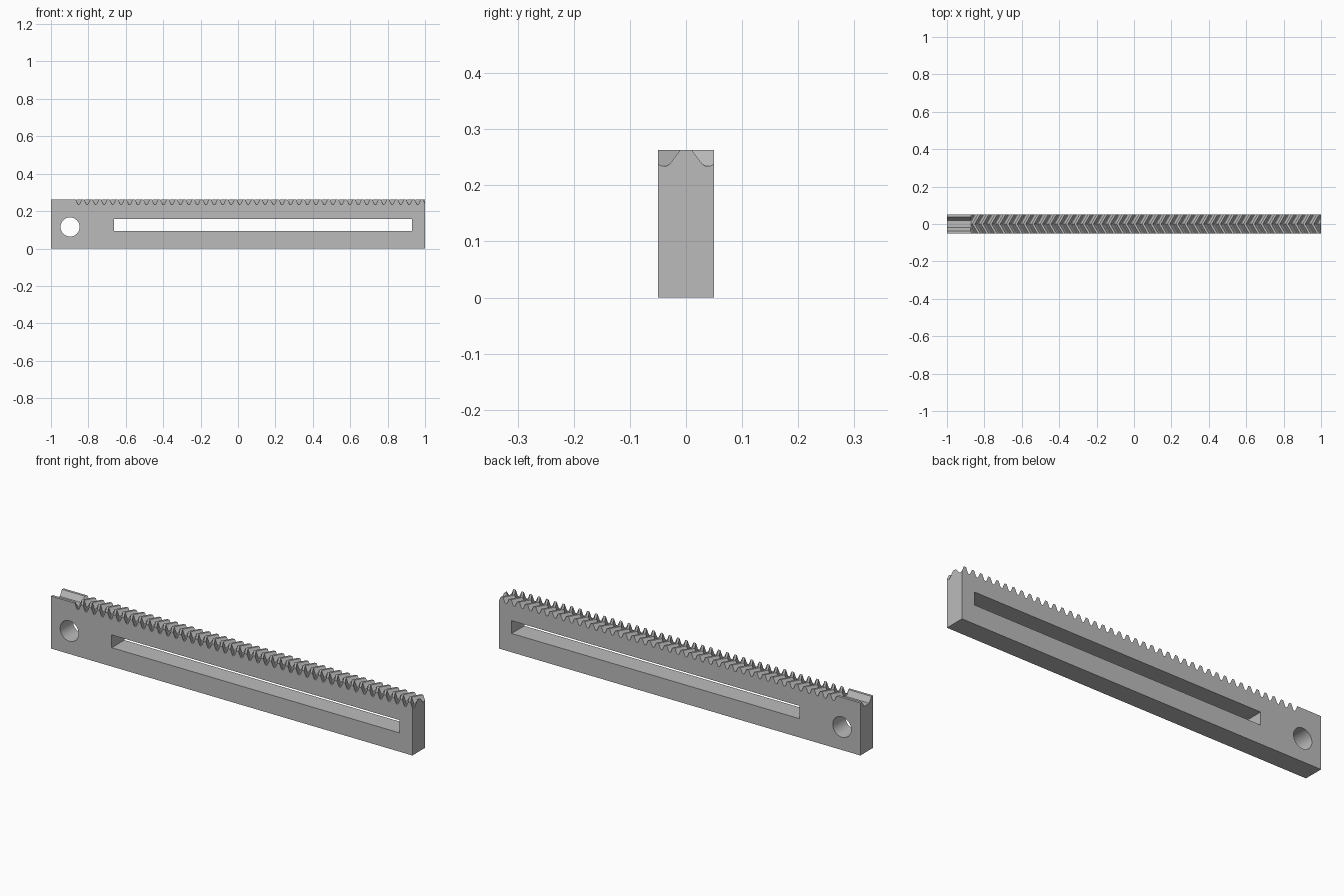
import bpy
import bmesh
from mathutils import Matrix

if "Cube" in bpy.data.objects:
    bpy.data.objects.remove(bpy.data.objects["Cube"])

HALF_THICK, TOP, ROOT = 0.05, 0.2625, 0.2344
PITCH, TIP, FLOOR, FILLET = 0.0453, 0.0061, 0.0047, 0.003
HELIX = 0.577
GAPS = 42

steel = bpy.data.materials.new("plain_grey")
steel.use_nodes = True
grey = (0.5, 0.5, 0.5, 1)
steel.diffuse_color = grey
steel.node_tree.nodes["Principled BSDF"].inputs["Base Color"].default_value = grey


def add_object(name, bm):
    bmesh.ops.recalc_face_normals(bm, faces=bm.faces)
    mesh = bpy.data.meshes.new(name)
    bm.to_mesh(mesh)
    bm.free()
    mesh.materials.append(steel)
    obj = bpy.data.objects.new(name, mesh)
    bpy.context.collection.objects.link(obj)
    return obj


def loft(name, sections):
    """Skin a row of closed sections and cap both ends."""
    bm = bmesh.new()
    rings = [[bm.verts.new(p) for p in s] for s in sections]
    n = len(rings[0])
    for a, b in zip(rings, rings[1:]):
        for i in range(n):
            j = (i + 1) % n
            bm.faces.new((a[i], a[j], b[j], b[i]))
    bm.faces.new(rings[0])
    bm.faces.new(rings[-1])
    return add_object(name, bm)


def box(name, x0, x1, y, z0, z1):
    ring = [(x0, z0), (x1, z0), (x1, z1), (x0, z1)]
    return loft(name, [[(px, s * y, z) for px, z in ring] for s in (-1, 1)])


def boolean(target, tool, operation):
    """Apply one boolean and discard the helper."""
    tool.hide_render = True
    mod = target.modifiers.new(operation, "BOOLEAN")
    mod.operation, mod.object, mod.solver = operation, tool, "EXACT"
    graph = bpy.context.evaluated_depsgraph_get()
    mesh = bpy.data.meshes.new_from_object(target.evaluated_get(graph))
    target.modifiers.clear()
    target.data = mesh
    bpy.data.objects.remove(tool)


# Toothed profile, swept along a chevron path through the thickness
profile = [(-1.2, -0.1), (1.2, -0.1), (1.2, TOP)]
half = PITCH / 2
for i in range(-1, GAPS):
    centre = 1 - half - i * PITCH
    edge = half - TIP
    gap = [(edge, TOP), (FLOOR + 0.001, ROOT + FILLET), (FLOOR - 0.002, ROOT)]
    profile += [(centre + x, z) for x, z in gap]
    profile += [(centre - x, z) for x, z in reversed(gap)]
profile.append((-1.2, TOP))
teeth = loft("teeth_helper", [[(x + HELIX * abs(y), y, z) for x, z in profile]
                              for y in (-0.06, 0, 0.06)])

# Rack bar trimmed to length
rack = box("herringbone_rack", -1, 1, HALF_THICK, 0, 0.3)
boolean(rack, teeth, "INTERSECT")

# Long slot
boolean(rack, box("slot_helper", -0.664, 0.93, 0.1, 0.094, 0.158), "DIFFERENCE")

# Round mounting hole
bm = bmesh.new()
bmesh.ops.create_cone(bm, cap_ends=True, segments=48, radius1=0.051, radius2=0.051,
                      depth=0.3, matrix=Matrix.Translation((-0.898, 0, 0.115))
                      @ Matrix.Rotation(1.5708, 4, "X"))
boolean(rack, add_object("hole_helper", bm), "DIFFERENCE")

# Lengthwise groove in the plain end
section = [(-0.02, ROOT), (0.02, ROOT), (0.037, TOP), (0.037, 0.3),
           (-0.037, 0.3), (-0.037, TOP)]
groove = loft("groove_helper", [[(x, y, z) for y, z in section] for x in (-1.1, -0.872)])
boolean(rack, groove, "DIFFERENCE")

bpy.ops.object.select_all(action="DESELECT")
rack.select_set(True)
bpy.context.view_layer.objects.active = rack
bpy.ops.object.shade_smooth_by_angle(angle=0.4)
